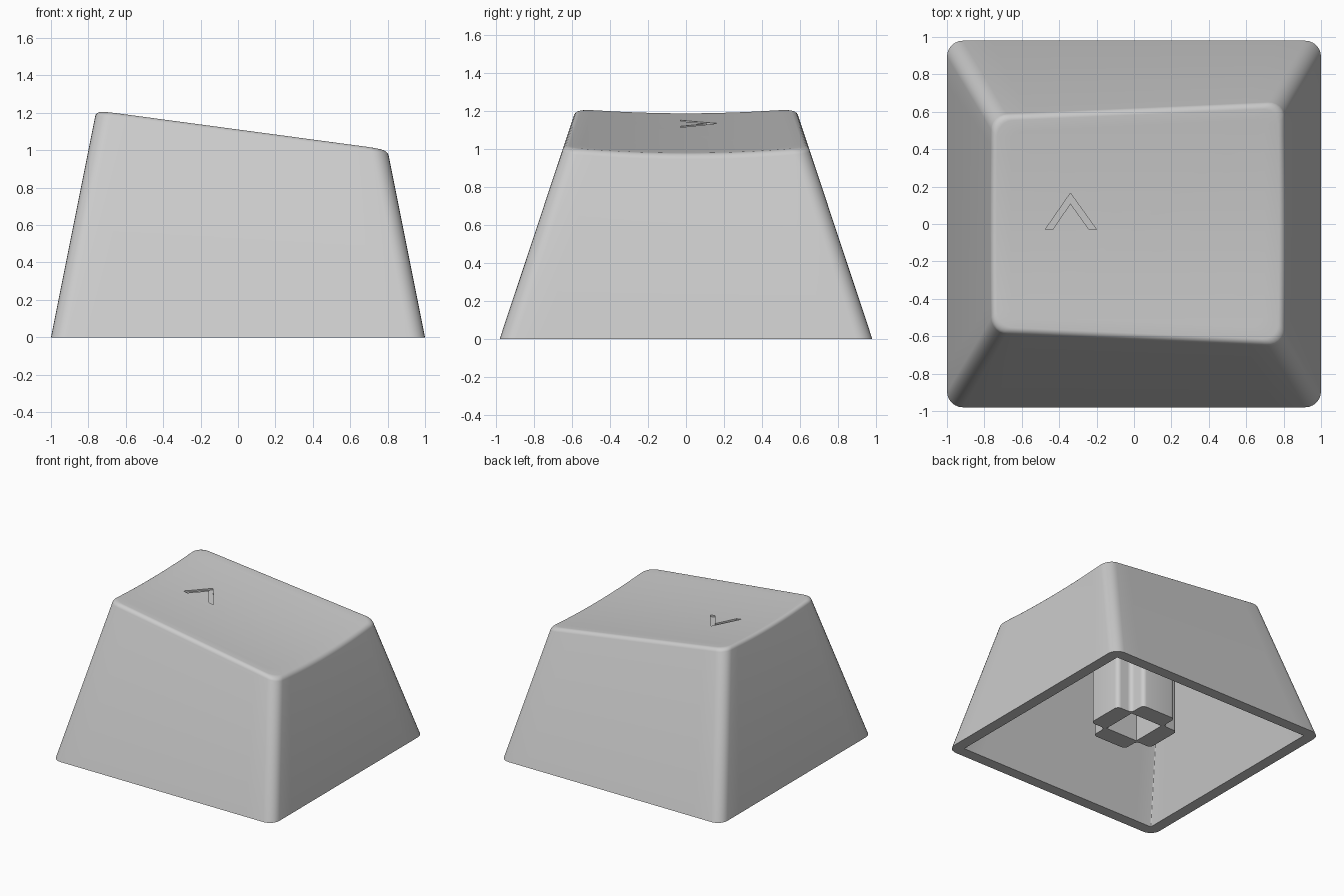
import bpy, bmesh, math
from mathutils import Vector

if "Cube" in bpy.data.objects:
    bpy.data.objects.remove(bpy.data.objects["Cube"])


def top_z(x, y):
    # sloped, dished top surface
    return 1.112 - 0.138 * x + 0.026 * ((y / 0.6) ** 2 - 1)


def finish(name, bm):
    bmesh.ops.recalc_face_normals(bm, faces=bm.faces)
    me = bpy.data.meshes.new(name)
    bm.to_mesh(me)
    bm.free()
    ob = bpy.data.objects.new(name, me)
    bpy.context.collection.objects.link(ob)
    return ob


def cut(ob, cutter):
    m = ob.modifiers.new("cut", 'BOOLEAN')
    m.operation = 'DIFFERENCE'
    m.solver = 'EXACT'
    m.object = cutter
    bpy.context.view_layer.objects.active = ob
    bpy.ops.object.modifier_apply(modifier=m.name)
    bpy.data.objects.remove(cutter, do_unlink=True)


def smooth(ob):
    bpy.ops.object.select_all(action='DESELECT')
    ob.select_set(True)
    bpy.context.view_layer.objects.active = ob
    bpy.ops.object.shade_smooth_by_angle(angle=math.radians(30))


def ring_xy(hx, hy, r, arc=6, side=12):
    # rounded rectangle with subdivided sides
    pts = []
    for i, (sx, sy) in enumerate([(1, 1), (-1, 1), (-1, -1), (1, -1)]):
        c = Vector((sx * (hx - r), sy * (hy - r)))
        for k in range(arc + 1):
            a = math.pi / 2 * (i + k / arc)
            pts.append(c + r * Vector((math.cos(a), math.sin(a))))
        nx, ny = [(-1, 1), (-1, -1), (1, -1), (1, 1)][i]
        a = math.pi / 2 * (i + 1)
        end = Vector((nx * (hx - r), ny * (hy - r))) + r * Vector((math.cos(a), math.sin(a)))
        start = pts[-1].copy()
        pts += [start.lerp(end, k / side) for k in range(1, side)]
    return pts


def wall_ring(inset, r, drop=None):
    # ring on the tapered wall, at the floor or a given drop below the top
    base = ring_xy(1 - inset, 0.98 - inset, r)
    out = []
    for i, p in enumerate(base):
        x, y, z = p.x, p.y, 0.0
        if drop is not None:
            for _ in range(8):
                z = top_z(x, y) - drop
                q = ring_xy(1 - 0.2 * z - inset, 0.98 - 0.332 * z - inset, r)[i]
                x, y = q
        out.append(Vector((x, y, z)))
    return out


# cap shell: inner ceiling, inner wall, rim, outer wall, rounded edge, dished top
centre = Vector((0.02, 0))


def shrink(ring, s, drop):
    res = []
    for v in ring:
        p = centre + (v.xy - centre) * s
        res.append(Vector((p.x, p.y, top_z(p.x, p.y) - drop)))
    return res


ceiling = wall_ring(0.09, 0.006, 0.11)
rings = [shrink(ceiling, s, 0.11) for s in (0.1, 0.5)] + [ceiling, wall_ring(0.09, 0.006), wall_ring(0, 0.085)]
R = 0.028
for k in range(6):
    t = math.pi / 2 * k / 5
    rings.append(wall_ring(R * (1 - math.cos(t)), 0.085, R * (1 - math.sin(t))))
rings += [shrink(rings[-1], s, 0) for s in (0.9, 0.75, 0.6, 0.45, 0.3, 0.15)]
bm = bmesh.new()
loops = [[bm.verts.new(p) for p in ring] for ring in rings]
n = len(loops[0])
for a, b in zip(loops, loops[1:]):
    for i in range(n):
        j = (i + 1) % n
        bm.faces.new((a[i], a[j], b[j], b[i]))
for lp, drop in ((loops[0], 0.11), (loops[-1], 0)):
    c = bm.verts.new((centre.x, 0, top_z(centre.x, 0) - drop))
    for i in range(n):
        bm.faces.new((c, lp[i], lp[(i + 1) % n]))
cap = finish("cap_shell", bm)

# shallow chevron groove in the top
bm = bmesh.new()
outer = [(-0.475, -0.03), (-0.34, 0.165), (-0.2, -0.03)]
inner = [(-0.435, -0.03), (-0.34, 0.11), (-0.24, -0.03)]
path = outer + inner[::-1]
low = [bm.verts.new((x, y, top_z(x, y) - 0.014)) for x, y in path]
high = [bm.verts.new((x, y, 1.4)) for x, y in path]
for lv in (low, high):
    bm.faces.new((lv[0], lv[1], lv[4], lv[5]))
    bm.faces.new((lv[1], lv[2], lv[3], lv[4]))
for i in range(6):
    j = (i + 1) % 6
    bm.faces.new((low[i], low[j], high[j], high[i]))
cut(cap, finish("groove_cutter", bm))
smooth(cap)

# hollow plus-shaped stem with rounded vertical edges
bm = bmesh.new()
w, e = 0.155, 0.29
quad = [(e, -w), (e, w), (w, w)]
pts = []
for _ in range(4):
    pts += quad
    quad = [(-y, x) for x, y in quad]
f = bm.faces.new([bm.verts.new((x, y, 0.13)) for x, y in pts])
ext = bmesh.ops.extrude_face_region(bm, geom=[f])
bmesh.ops.translate(bm, vec=(0, 0, 0.9), verts=[g for g in ext['geom'] if isinstance(g, bmesh.types.BMVert)])
upright = [ed for ed in bm.edges if abs(ed.verts[0].co.z - ed.verts[1].co.z) > 0.5]
bmesh.ops.bevel(bm, geom=upright, offset=0.035, segments=5, profile=0.5, affect='EDGES')
stem = finish("stem", bm)
bm = bmesh.new()
bmesh.ops.create_cube(bm, size=1)
for v in bm.verts:
    v.co = Vector((v.co.x * 0.29, v.co.y * 0.29, v.co.z * 1.4 + 0.6))
cut(stem, finish("socket_cutter", bm))
smooth(stem)
